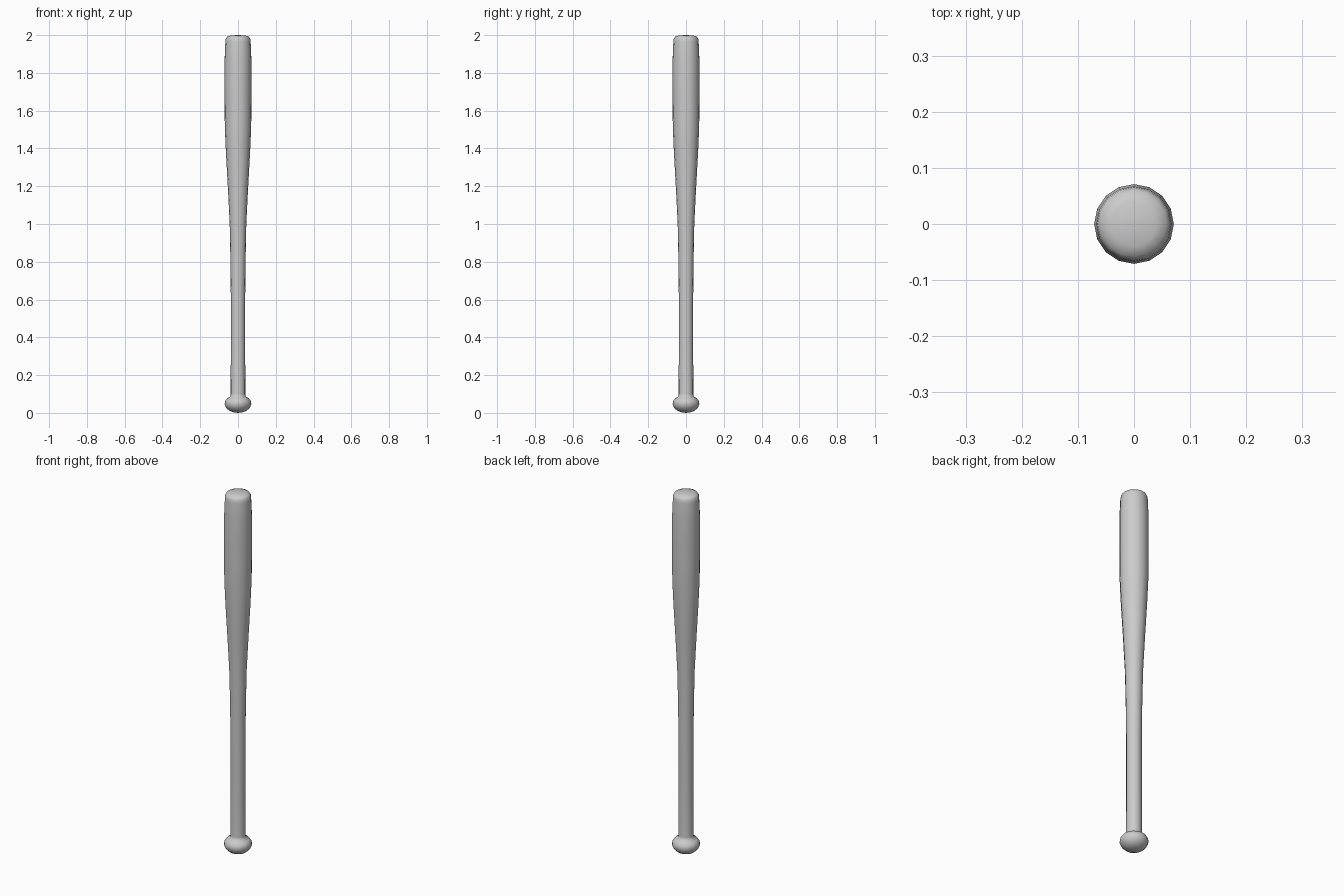
import bpy, bmesh
from math import pi, cos, sin

if "Cube" in bpy.data.objects:
    bpy.data.objects.remove(bpy.data.objects["Cube"])

SIDES = 16


def lathe(name, profile):
    """Revolve (radius, z) points round the z axis; radius 0 makes a pole."""
    bm = bmesh.new()
    rings = []
    for r, z in profile:
        count = SIDES if r > 0 else 1
        rings.append([bm.verts.new((r * cos(2 * pi * i / SIDES),
                                    r * sin(2 * pi * i / SIDES), z))
                      for i in range(count)])
    for low, high in zip(rings, rings[1:]):
        for i in range(SIDES):
            j = (i + 1) % SIDES
            quad = [low[i % len(low)], low[j % len(low)],
                    high[j % len(high)], high[i % len(high)]]
            bm.faces.new(list(dict.fromkeys(quad)))
    bmesh.ops.recalc_face_normals(bm, faces=bm.faces)
    for face in bm.faces:
        face.smooth = True
    mesh = bpy.data.meshes.new(name)
    bm.to_mesh(mesh)
    bm.free()
    obj = bpy.data.objects.new(name, mesh)
    bpy.context.collection.objects.link(obj)
    return obj


# Rounded grip knob
knob = [(0, 0), (0.024, 0.003), (0.045, 0.011), (0.062, 0.026),
        (0.071, 0.046), (0.068, 0.063), (0.057, 0.078), (0.040, 0.087)]
# Slim handle widening into the barrel
shaft = [(0.039, 0.1), (0.038, 0.35), (0.038, 0.6), (0.040, 0.8),
         (0.044, 1.0), (0.054, 1.2), (0.064, 1.38), (0.070, 1.52),
         (0.071, 1.7), (0.071, 1.87)]
# Softly domed end
tip = [(0.067, 1.965), (0.065, 1.98), (0.058, 1.991), (0.040, 1.998), (0, 2.0)]

lathe("bat", knob + shaft + tip)
